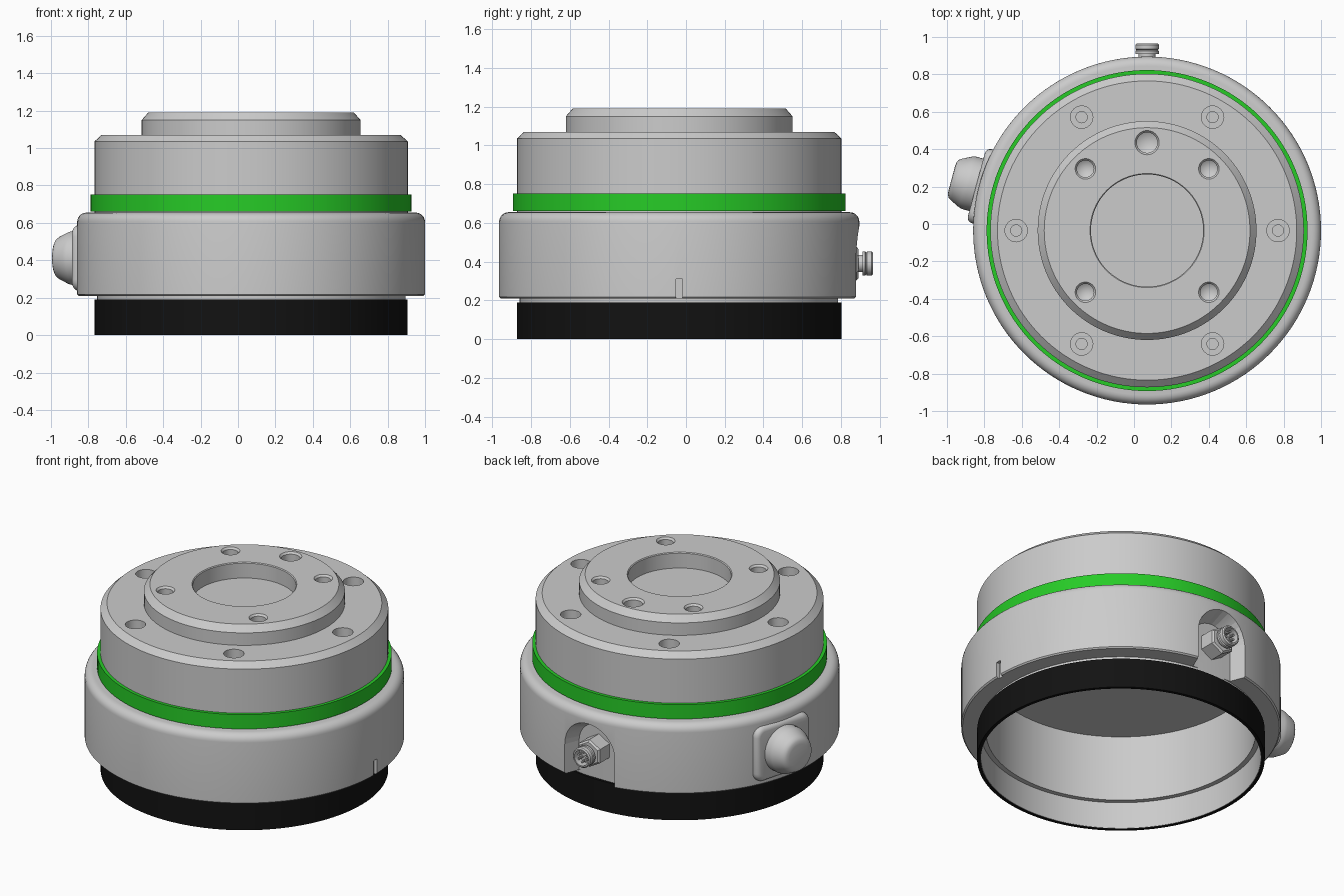
import bpy, bmesh
from math import pi, sin, cos, radians
from mathutils import Matrix

if "Cube" in bpy.data.objects:
    bpy.data.objects.remove(bpy.data.objects["Cube"])

T, R = Matrix.Translation, Matrix.Rotation
AXIS = T((0.07, -0.035, 0))          # common turning axis of the device


def material(name, rgb):
    m = bpy.data.materials.new(name)
    m.diffuse_color = (*rgb, 1)
    m.use_nodes = True
    m.node_tree.nodes["Principled BSDF"].inputs["Base Color"].default_value = m.diffuse_color
    return m


BLACK = material("black", (0.006, 0.006, 0.006))
GREEN = material("green", (0.02, 0.6, 0.02))


def radial(angle, z):
    """Frame whose local z points outward from the axis at the given angle."""
    return AXIS @ R(radians(angle), 4, 'Z') @ T((0, 0, z)) @ R(pi / 2, 4, 'Y')


def finish(name, bm, mat=None, smooth=True):
    bmesh.ops.recalc_face_normals(bm, faces=bm.faces)
    me = bpy.data.meshes.new(name)
    bm.to_mesh(me)
    bm.free()
    ob = bpy.data.objects.new(name, me)
    bpy.context.collection.objects.link(ob)
    if mat:
        me.materials.append(mat)
    if smooth:
        shade(ob)
    return ob


def select(ob):
    bpy.ops.object.select_all(action='DESELECT')
    ob.select_set(True)
    bpy.context.view_layer.objects.active = ob


def shade(ob):
    select(ob)
    bpy.ops.object.shade_smooth_by_angle(angle=radians(30))


def add_lathe(bm, profile, matrix, segs):
    """Turn a (radius, height) profile; closed into a ring if it is off the axis."""
    pts = list(profile)
    if pts[0][0] > 0:
        pts.append(pts[0])
    part = bmesh.new()
    vs = [part.verts.new((r, 0, z)) for r, z in pts]
    es = [part.edges.new(p) for p in zip(vs, vs[1:])]
    bmesh.ops.spin(part, geom=vs + es, cent=(0, 0, 0), axis=(0, 0, 1),
                   angle=2 * pi, steps=segs)
    bmesh.ops.remove_doubles(part, verts=part.verts, dist=1e-4)
    bmesh.ops.recalc_face_normals(part, faces=part.faces)
    part.transform(matrix)
    tmp = bpy.data.meshes.new("tmp")
    part.to_mesh(tmp)
    part.free()
    bm.from_mesh(tmp)
    bpy.data.meshes.remove(tmp)


def lathe(name, profile, matrix=AXIS, segs=128, mat=None):
    bm = bmesh.new()
    add_lathe(bm, profile, matrix, segs)
    return finish(name, bm, mat)


def cut(ob, bm):
    cutter = finish("cutter", bm, smooth=False)
    cutter.hide_render = True
    mod = ob.modifiers.new("cut", 'BOOLEAN')
    mod.operation, mod.solver, mod.object = 'DIFFERENCE', 'EXACT', cutter
    select(ob)
    bpy.ops.object.modifier_apply(modifier=mod.name)
    bpy.data.objects.remove(cutter)
    shade(ob)


# Hollow lower housing with rounded shoulder
shoulder = [(0.88 + 0.05 * cos(a), 0.605 + 0.05 * sin(a))
            for a in (i * pi / 12 for i in range(7))]
housing = lathe("lower_housing", [
    (0, 0.60), (0.785, 0.60), (0.785, 0.175), (0.815, 0.175), (0.815, 0.003),
    (0.825, 0.003), (0.825, 0.21), (0.922, 0.21), (0.93, 0.218)]
    + shoulder + [(0, 0.655)])

# Flared arch recess for the connector, and small index slot
bm = bmesh.new()
loops = []
for d, w in ((0.82, 0.14), (1.02, 0.22)):
    arch = [(w * cos(i * pi / 16), 0.40 + w * sin(i * pi / 16)) for i in range(17)]
    loops.append([bm.verts.new((x, d, z)) for x, z in [(w, 0.15)] + arch + [(-w, 0.15)]])
n = len(loops[0])
for i in range(n):
    j = (i + 1) % n
    bm.faces.new((loops[0][i], loops[0][j], loops[1][j], loops[1][i]))
for lp in loops:
    bm.faces.new(lp)
bm.transform(AXIS)
bmesh.ops.create_cube(bm, size=1, matrix=AXIS @ T((0.93, 0, 0.25))
                      @ Matrix.Diagonal((0.04, 0.035, 0.12, 1)))
cut(housing, bm)

# Black foot sleeve and green light band
lathe("base_sleeve", [(0.818, 0), (0.8375, 0), (0.8375, 0.19), (0.818, 0.19)], mat=BLACK)
lathe("light_band", [(0.80, 0.66), (0.858, 0.66), (0.858, 0.752), (0.80, 0.752)], mat=GREEN)

# Upper body with tool flange and central pocket
upper = lathe("upper_body", [
    (0, 0.65), (0.838, 0.65), (0.838, 1.035), (0.80, 1.07), (0.585, 1.07),
    (0.585, 1.15), (0.55, 1.19), (0.305, 1.19), (0.30, 1.185), (0.30, 1.09), (0, 1.09)])

# Bolt holes: six stepped in the rim, four plus a pin hole in the flange
bm = bmesh.new()
for i in range(6):
    a = i * pi / 3
    add_lathe(bm, [(0, 0.93), (0.03, 0.93), (0.03, 0.99), (0.06, 0.99), (0.06, 1.1), (0, 1.1)],
              AXIS @ T((0.70 * cos(a), 0.70 * sin(a), 0)), 24)


def flange_hole(x, y, r):
    add_lathe(bm, [(0, 1.05), (r - 0.01, 1.08), (r - 0.01, 1.178), (r, 1.19), (r, 1.23), (0, 1.23)],
              AXIS @ T((x, y, 0)), 24)


for sx in (-1, 1):
    for sy in (-1, 1):
        flange_hole(sx * 0.33, sy * 0.33, 0.055)
flange_hole(0, 0.47, 0.065)
cut(upper, bm)

# Rear connector: hex nut, neck and socket, pins, inner nut
port = radial(90, 0.39)
lathe("connector_hex", [(0, 0.80), (0.088, 0.80), (0.088, 0.915), (0.075, 0.925), (0, 0.925)],
      port, 6)
lathe("connector_socket", [
    (0, 0.92), (0.045, 0.92), (0.045, 0.945), (0.063, 0.945), (0.063, 0.96), (0.057, 0.965),
    (0.063, 0.97), (0.063, 0.993), (0.056, 1.0), (0.048, 1.0), (0.048, 0.95), (0, 0.95)],
    port, 32)
bm = bmesh.new()
for i in range(6):
    a = i * pi / 3
    add_lathe(bm, [(0, 0.945), (0.007, 0.945), (0.007, 0.99), (0, 0.99)],
              port @ T((0.028 * cos(a), 0.028 * sin(a), 0)), 8)
finish("connector_pins", bm)
lathe("connector_inner_nut", [(0, 0.72), (0.045, 0.72), (0.045, 0.75), (0.08, 0.75),
                              (0.08, 0.80), (0, 0.80)], port, 6)

# Side button: rounded mounting plate and domed cap
side = radial(165, 0.412)
bm = bmesh.new()
bmesh.ops.create_cube(bm, size=1, matrix=Matrix.Diagonal((0.35, 0.41, 0.13, 1)))
upright = [e for e in bm.edges if abs(e.verts[0].co.z - e.verts[1].co.z) > 0.1]
bmesh.ops.bevel(bm, geom=upright, offset=0.06, segments=5, profile=0.5, affect='EDGES')
rim = [e for e in bm.edges if all(v.co.z > 0.06 for v in e.verts)]
bmesh.ops.bevel(bm, geom=rim, offset=0.03, segments=4, profile=0.5, affect='EDGES')
bm.transform(side @ T((0, 0, 0.88)))
finish("button_plate", bm)
lathe("button_cap", [(0, 0.93), (0.145, 0.93), (0.145, 0.985), (0.14, 1.005), (0.115, 1.055),
                     (0.105, 1.07), (0.09, 1.078), (0.07, 1.081), (0, 1.081)], side, 48)
